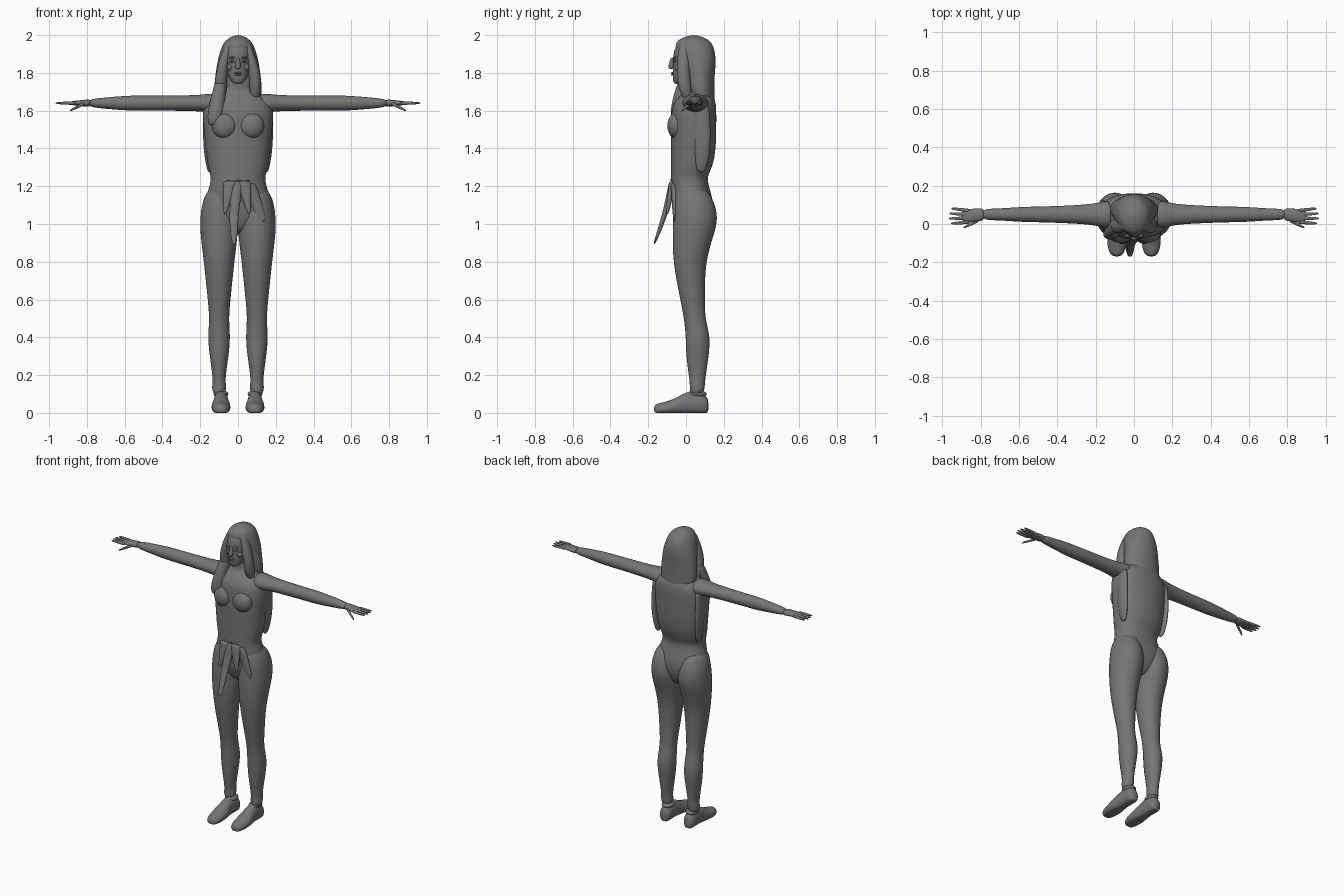
import bpy
import bmesh
import math
from mathutils import Vector

default = bpy.data.objects.get("Cube")
if default:
    bpy.data.objects.remove(default, do_unlink=True)

grey = bpy.data.materials.new("plain grey")
grey.use_nodes = True
colour = (.18, .18, .18, 1)
grey.diffuse_color = colour
shader = grey.node_tree.nodes["Principled BSDF"]
shader.inputs["Base Color"].default_value = colour
shader.inputs["Roughness"].default_value = .8

SIDES = 16
STEPS = 6
SWELL = 1.025  # makes up for the shrinkage of subdivision


def finish(name, bm, mirrored, levels):
    """Turn a bmesh into a smooth grey object, mirrored left to right if asked."""
    bmesh.ops.recalc_face_normals(bm, faces=bm.faces)
    for face in bm.faces:
        face.smooth = True
    mesh = bpy.data.meshes.new(name)
    bm.to_mesh(mesh)
    bm.free()
    mesh.materials.append(grey)
    obj = bpy.data.objects.new(name, mesh)
    bpy.context.collection.objects.link(obj)
    if mirrored:
        mirror = obj.modifiers.new("mirror", "MIRROR")
        mirror.use_mirror_merge = False
    subdivision = obj.modifiers.new("smooth", "SUBSURF")
    subdivision.levels = subdivision.render_levels = levels


def loft(name, axis, rings, mirrored=False, power=1, on_floor=False):
    """Skin oval rings, each a centre with two radii across the axis."""
    bm = bmesh.new()
    across = [k for k in range(len("xyz")) if "xyz"[k] != axis]
    loops = []
    for centre, radii in rings:
        loop = []
        for i in range(SIDES):
            angle = math.tau * i / SIDES
            point = Vector(centre)
            for k, radius, wave in zip(across, radii, (math.cos(angle), math.sin(angle))):
                point[k] += SWELL * radius * math.copysign(abs(wave) ** power, wave)
            if on_floor:
                point.z = max(point.z, 0)
            loop.append(bm.verts.new(point))
        loops.append(loop)
    for low, high in zip(loops, loops[1:]):
        for i in range(SIDES):
            bm.faces.new((low[i - 1], low[i], high[i], high[i - 1]))
    bm.faces.new(loops[0])
    bm.faces.new(loops[-1])
    finish(name, bm, mirrored, 2)


def column(name, levels, middle=0, mirrored=False, power=1):
    """Upright form given by height, front, back and half width."""
    rings = [((middle, (front + back) / 2, height), (half_width, (back - front) / 2))
             for height, front, back, half_width in levels]
    loft(name, "z", rings, mirrored, power)


def strand(name, axis, start, end, first_size, last_size, bulge=(0, 0, 0), mirrored=False):
    """Tapered form between two points, bowed by the bulge, with a rounded tip."""
    start, end, bulge = Vector(start), Vector(end), Vector(bulge)
    first_size, last_size = Vector(first_size), Vector(last_size)
    rings = []
    for step in range(STEPS + 1):
        t = step / STEPS
        centre = start.lerp(end, t) + bulge * math.sin(math.pi * t)
        rounding = 1 - t ** STEPS / 2
        rings.append((centre, first_size.lerp(last_size, t) * rounding))
    loft(name, axis, rings, mirrored)


def ellipsoid(name, centre, radii, mirrored=False):
    bm = bmesh.new()
    bmesh.ops.create_uvsphere(bm, u_segments=SIDES, v_segments=SIDES, radius=1)
    bmesh.ops.scale(bm, vec=radii, verts=bm.verts)
    bmesh.ops.translate(bm, vec=centre, verts=bm.verts)
    finish(name, bm, mirrored, 1)


# Torso with a blouse gathered at the waist, and the neck
column("torso", [
    (.94, -.02, .1, .07), (1.03, -.06, .14, .18), (1.1, -.07, .15, .18),
    (1.2, -.08, .12, .15), (1.25, -.08, .11, .14), (1.3, -.08, .14, .16),
    (1.4, -.08, .16, .17), (1.58, -.08, .16, .19), (1.64, -.07, .16, .18),
    (1.69, -.02, .14, .12), (1.72, -.01, .1, .06), (1.8, -.02, .08, .05)], power=.9)
ellipsoid("breast", (.07, -.05, 1.52), (.07, .05, .07), mirrored=True)
column("waistband", [(z, -.09, .12, .15) for z in (1.22, 1.25)], power=.9)
strand("blouse_side_fold", "z", (.16, .07, 1.64), (.15, .08, 1.27),
       (.02, .05), (.02, .04), (.01, .01, 0), mirrored=True)

# Legs with trouser hems
column("leg", [
    (.09, .02, .09, .03), (.14, .02, .1, .04), (.17, .02, .1, .03),
    (.3, 0, .12, .05), (.4, 0, .13, .06), (.5, -.01, .1, .05),
    (.6, -.03, .1, .06), (.8, -.07, .1, .08), (.95, -.07, .15, .1),
    (1.03, -.07, .17, .1), (1.12, -.06, .15, .09), (1.2, -.05, .1, .05)],
    middle=.1, mirrored=True)

# Shoes, given by length along the foot, half width and height
shoe = [(.12, .02, .06), (.1, .04, .09), (.05, .04, .11), (0, .04, .1),
        (-.05, .05, .07), (-.1, .05, .05), (-.15, .04, .04), (-.17, .02, .03)]
loft("shoe", "y", [((.09, y, height / 2), (half_width, height / 2 + .01))
                   for y, half_width, height in shoe], mirrored=True, on_floor=True)
ellipsoid("shoe_collar", (.09, .06, .1), (.04, .05, .02), mirrored=True)

# Arms, given by distance out, half depth and half height
arm = [(.1, .07, .05), (.16, .07, .05), (.22, .05, .04), (.5, .04, .04),
       (.58, .04, .04), (.7, .03, .03), (.8, .03, .02)]
loft("arm", "x", [((x, .05, 1.64), (depth, height)) for x, depth, height in arm],
     mirrored=True)
strand("palm", "x", (.78, .05, 1.64), (.9, .04, 1.64), (.03, .02), (.04, .01), mirrored=True)

# Fingers fan out from the palm and the middle ones reach furthest
for number, finger in enumerate(("index", "middle", "ring", "little")):
    y = .01 + .02 * number
    reach = .97 - .01 * abs(number - 1.4)
    strand(finger + "_finger", "x", (.86, y, 1.64), (reach, y * 1.3 - .01, 1.64),
           (.01, .01), (.007, .006), mirrored=True)
strand("thumb", "x", (.81, .02, 1.64), (.89, -.02, 1.6), (.01, .01), (.007, .007), mirrored=True)

# Head and face
column("head", [
    (1.74, -.06, -.03, .02), (1.76, -.07, .01, .04), (1.8, -.07, .06, .06),
    (1.88, -.07, .09, .07), (1.94, -.06, .1, .07), (1.98, -.01, .07, .03)])
strand("nose", "z", (0, -.07, 1.88), (0, -.08, 1.82), (.007, .01), (.02, .02))
for lip, z in (("upper_lip", 1.8), ("lower_lip", 1.79)):
    ellipsoid(lip, (0, -.07, z), (.02, .01, .005))
ellipsoid("chin", (0, -.05, 1.76), (.02, .02, .01))
ellipsoid("cheek", (.04, -.04, 1.83), (.02, .02, .02), mirrored=True)
for feature, z in (("eye", 1.86), ("eyebrow", 1.88)):
    ellipsoid(feature, (.03, -.06, z), (.017, .01, .006), mirrored=True)

# Long hair, with one lock brought forward over the right shoulder
column("hair", [
    (1.58, .08, .15, .06), (1.64, .03, .15, .11), (1.7, 0, .15, .13),
    (1.78, -.01, .15, .12), (1.86, -.03, .16, .11), (1.93, -.06, .15, .09),
    (1.97, -.05, .13, .07), (1.99, -.01, .09, .04), (2, .03, .05, .01)])
strand("face_lock", "z", (.04, 0, 1.97), (.09, .01, 1.65),
       (.02, .03), (.04, .04), (.02, -.02, 0), mirrored=True)
strand("right_shoulder_lock", "z", (-.09, 0, 1.76), (-.13, -.06, 1.52),
       (.03, .04), (.05, .03), (0, -.01, 0))

# Hanging cloth folds tied at the front of the waist
strand("centre_sash", "z", (0, -.07, 1.23), (-.02, -.17, .89),
       (.03, .02), (.02, .01), (-.01, .01, 0))
strand("right_sash", "z", (-.04, -.07, 1.23), (-.07, -.1, 1.05), (.04, .02), (.01, .01))
strand("left_sash", "z", (.03, -.07, 1.23), (.06, -.1, 1.05), (.04, .02), (.01, .01))
strand("left_side_fold", "z", (.06, -.06, 1.22), (.13, -.06, 1.01), (.03, .02), (.03, .01))
